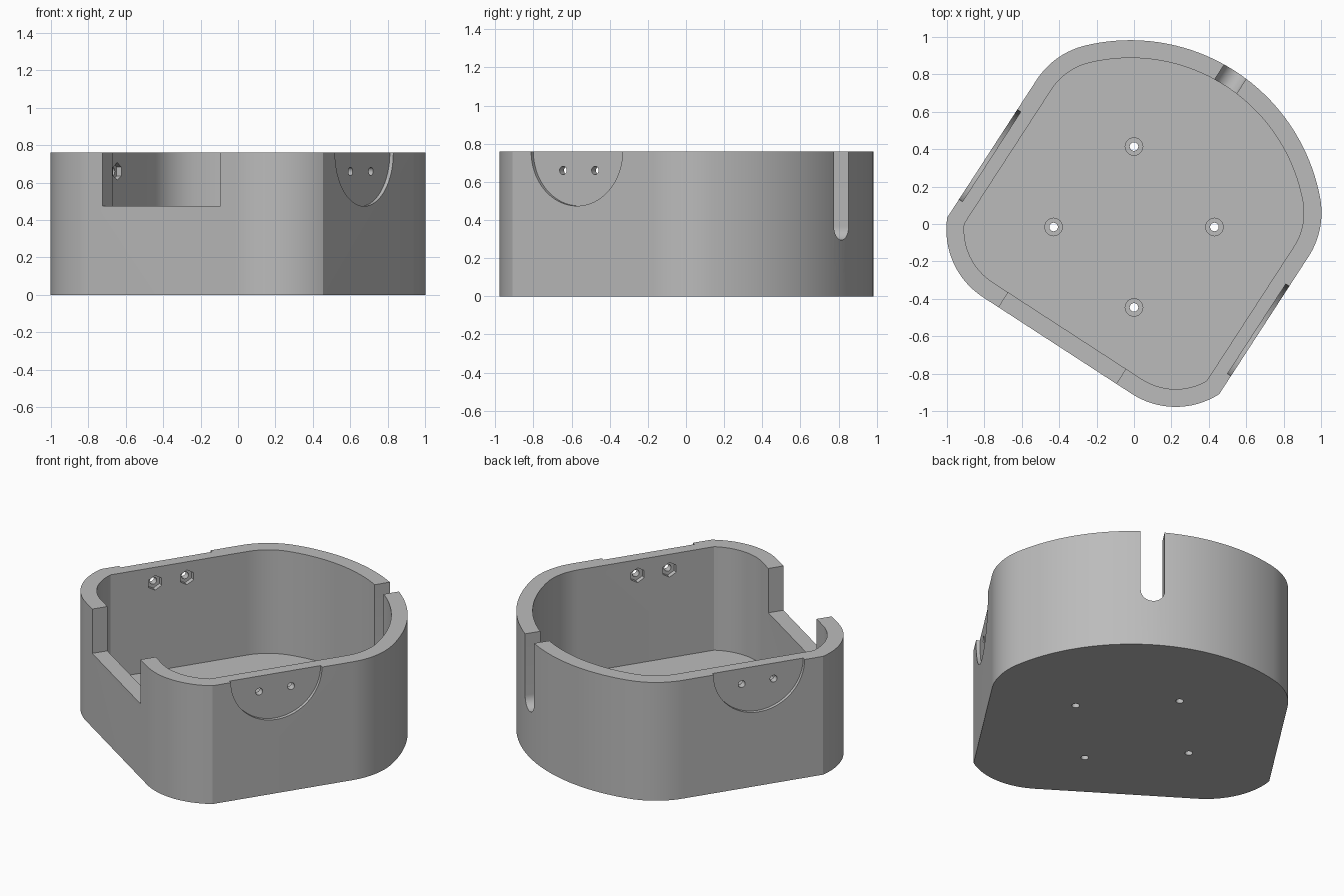
import bpy
import bmesh
from math import sin, cos, pi, acos, atan2, radians
from mathutils import Matrix, Vector

HEIGHT, FLOOR, WALL = 0.76, 0.095, 0.095
HALF, APEX = 0.867, 0.978          # half width of the body, rear of the curved back
TURN = Matrix.Rotation(radians(-33), 4, 'Z')
PLACE = Matrix.Translation((0.01, -0.004, 0)) @ TURN

cube = bpy.data.objects.get("Cube")
if cube:
    bpy.data.objects.remove(cube, do_unlink=True)

grey = bpy.data.materials.new("plain grey")
grey.use_nodes = True
colour = (0.5, 0.5, 0.5, 1)
grey.diffuse_color = colour
grey.node_tree.nodes["Principled BSDF"].inputs["Base Color"].default_value = colour


def arc(cx, cy, r, a, b, n):
    return [(cx + r * cos(a + (b - a) * i / n), cy + r * sin(a + (b - a) * i / n))
            for i in range(n + 1)]


def ring(cx, cy, r, n):
    return arc(cx, cy, r, pi / 2, pi * 5 / 2, n)[:-1]


def outline(inset):
    """Symmetric plan: flat front, rounded corners, straight sides, bowed back."""
    half = HALF - inset
    cx, cy, r = 0.475, -0.34, 0.43 - inset
    front = arc(cx, cy, r, -pi / 2, -acos((half - cx) / r), 16)
    fx, fy = 0.437, 0.36
    k = APEX - (HALF - fx)
    c = (fx * fx + fy * fy - k * k) / (2 * (fy - k))
    turn = atan2(fy - c, fx)
    side = arc(fx, fy, half - fx, 0, turn, 16)
    back = arc(0, c, APEX - inset - c, turn, pi / 2, 24)[1:]
    right = front + side + back
    return right + [(-x, y) for x, y in reversed(right[:-1])]


def prism(name, points, low, high, axis='z'):
    """Extrude a flat profile along the given axis."""
    place = {'x': lambda a, b, c: (c, a, b),
             'y': lambda a, b, c: (a, c, b),
             'z': lambda a, b, c: (a, b, c)}[axis]
    bm = bmesh.new()
    ends = [[bm.verts.new(place(a, b, c)) for a, b in points] for c in (low, high)]
    for end in ends:
        bm.faces.new(end)
    n = len(points)
    for i in range(n):
        j = (i + 1) % n
        bm.faces.new((ends[0][i], ends[0][j], ends[1][j], ends[1][i]))
    bmesh.ops.recalc_face_normals(bm, faces=bm.faces)
    mesh = bpy.data.meshes.new(name)
    bm.to_mesh(mesh)
    bm.free()
    mesh.materials.append(grey)
    obj = bpy.data.objects.new(name, mesh)
    bpy.context.collection.objects.link(obj)
    return obj


body = prism("open_housing", outline(0), 0, HEIGHT)
cutters = [prism("cavity_cutter", outline(WALL), FLOOR, 1)]

# Wide notch in the front wall
cutters.append(prism("front_notch_cutter",
                     [(-0.375, 0.475), (0.375, 0.475), (0.375, 1), (-0.375, 1)],
                     -1, -0.55, 'y'))

# Narrow round-bottomed slot in the back wall
cutters.append(prism("back_slot_cutter",
                     arc(0, 0.365, 0.07, pi, 2 * pi, 24) + [(0.07, 1), (-0.07, 1)],
                     0.7, 1.2, 'y'))

# Half-round recesses outside both side walls
MID = -0.115
for side in (-1, 1):
    cutters.append(prism("side_recess_cutter", ring(MID, HEIGHT, 0.286, 96),
                         side * (HALF - 0.022), side * 1.1, 'x'))

# Bolt holes through the sides, with hexagonal nut pockets inside
for y in (MID - 0.1, MID + 0.1):
    cutters.append(prism("bolt_hole_cutter", ring(y, 0.66, 0.022, 24), -1.2, 1.2, 'x'))
    pocket = HALF - WALL + 0.03
    cutters.append(prism("nut_pocket_cutter", ring(y, 0.66, 0.047, 6),
                         -pocket, pocket, 'x'))

# Counterbored screw holes in the floor
for x, y in ((0.43, 0), (-0.43, 0), (0, 0.43), (0, -0.43)):
    p = PLACE.inverted() @ Vector((x, y - 0.016, 0))
    cutters.append(prism("screw_hole_cutter", ring(p.x, p.y, 0.023, 24), -0.1, 0.3))
    cutters.append(prism("counterbore_cutter", ring(p.x, p.y, 0.047, 32), 0.05, 0.3))

for cutter in cutters:
    cutter.hide_render = True
    mod = body.modifiers.new(cutter.name, 'BOOLEAN')
    mod.operation, mod.solver, mod.object = 'DIFFERENCE', 'EXACT', cutter

# Bake the cuts, discard the cutters and turn the body into place
depsgraph = bpy.context.evaluated_depsgraph_get()
baked = bpy.data.meshes.new_from_object(body.evaluated_get(depsgraph))
body.modifiers.clear()
body.data = baked
for cutter in cutters:
    bpy.data.objects.remove(cutter, do_unlink=True)
baked.transform(PLACE)
baked.materials.clear()
baked.materials.append(grey)
for face in baked.polygons:
    face.material_index = 0

bpy.ops.object.select_all(action='DESELECT')
body.select_set(True)
bpy.context.view_layer.objects.active = body
bpy.ops.object.shade_smooth_by_angle(angle=radians(20))
